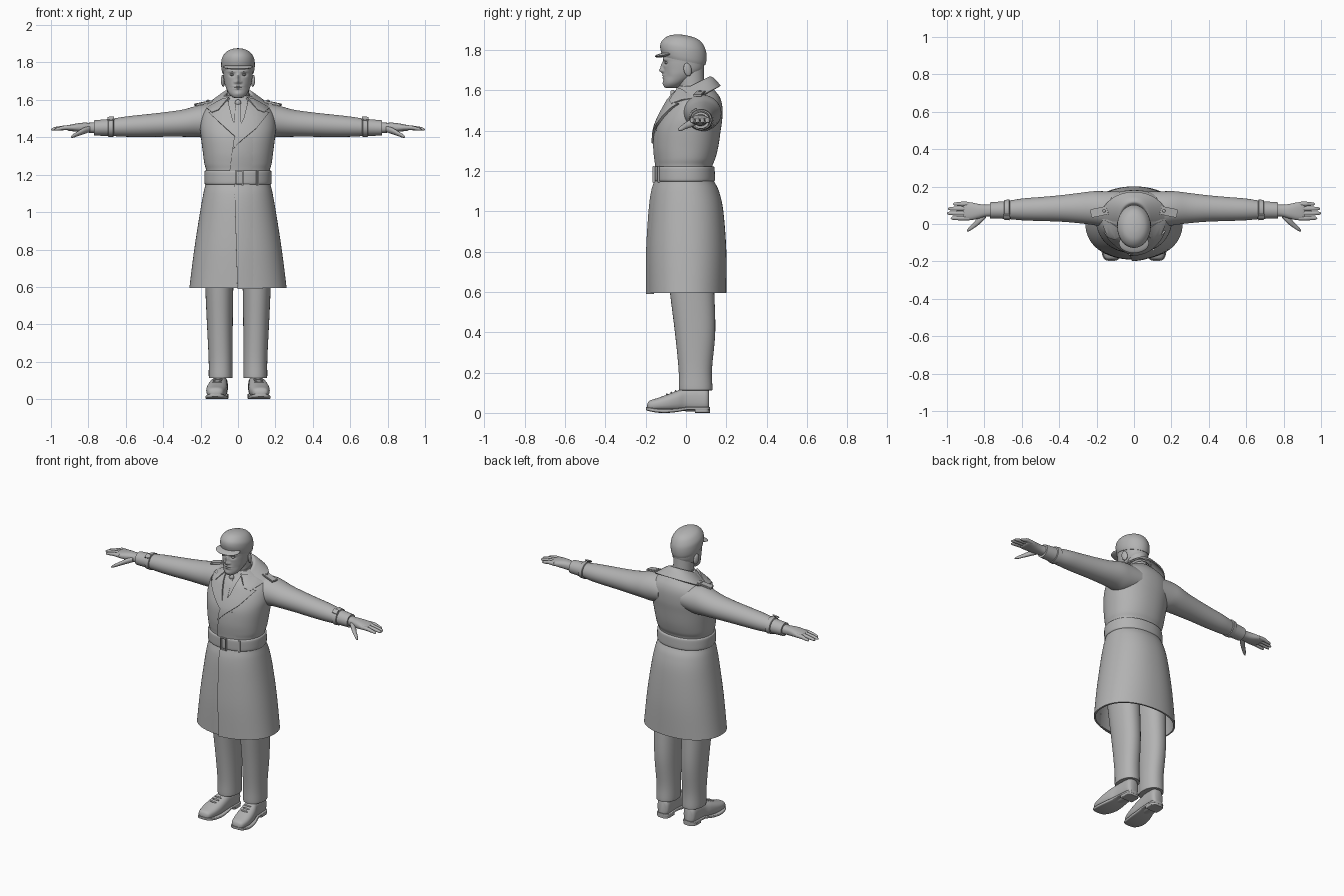
import bpy, bmesh, math
from mathutils import Matrix, Vector, Euler

grey = bpy.data.materials.new("plain_grey")
grey.diffuse_color = (0.45, 0.45, 0.45, 1)


def finish(name, bm, thick=0, mirror=False, angle=40):
    me = bpy.data.meshes.new(name)
    bm.to_mesh(me)
    bm.free()
    me.materials.append(grey)
    ob = bpy.data.objects.new(name, me)
    bpy.context.collection.objects.link(ob)
    if thick:
        m = ob.modifiers.new("thickness", 'SOLIDIFY')
        m.thickness = thick
        m.offset = -1
    if mirror:
        m = ob.modifiers.new("mirror", 'MIRROR')
        m.use_mirror_merge = False
    bpy.ops.object.select_all(action='DESELECT')
    ob.select_set(True)
    bpy.context.view_layer.objects.active = ob
    bpy.ops.object.convert(target='MESH')
    bpy.ops.object.shade_smooth_by_angle(angle=math.radians(angle))
    return ob


def spline(rows, steps):
    """Smooth in-between rows."""
    out = []
    for i in range(len(rows) - 1):
        p = [rows[max(i - 1, 0)], rows[i], rows[i + 1], rows[min(i + 2, len(rows) - 1)]]
        for s in range(steps):
            t = s / steps
            out.append([0.5 * (2 * b + (c - a) * t + (2 * a - 5 * b + 4 * c - d) * t * t
                               + (3 * b - a - 3 * c + d) * t ** 3) for a, b, c, d in zip(*p)])
    return out + [list(rows[-1])]


def fb(rows):
    """(z, half width, front y, back y) -> loft rows."""
    return [(z, 0, w, (f + b) / 2, (b - f) / 2) for z, w, f, b in rows]


def loft(name, rows, axis='z', n=32, p=2.0, steps=4, arc=None, caps=(True, True), tilt=0,
         sculpt=None, **kw):
    """Rows are (position on axis, centre 1, radius 1, centre 2, radius 2)."""
    bm = bmesh.new()
    rings = []
    a0, a1 = arc or (0, 2 * math.pi)
    count = n + 1 if arc else n
    for t, c1, r1, c2, r2 in spline(rows, steps):
        ring = []
        for k in range(count):
            a = a0 + (a1 - a0) * k / n
            s, c = math.sin(a), math.cos(a)
            u = c1 + r1 * math.copysign(abs(s) ** (2 / p), s)
            v = c2 - r2 * math.copysign(abs(c) ** (2 / p), c)
            co = {'x': (t, u, v), 'y': (u, t, v), 'z': (u, v, t + tilt * v)}[axis]
            ring.append(bm.verts.new(co))
        rings.append(ring)
    for r, q in zip(rings, rings[1:]):
        for k in range(n):
            j = (k + 1) % count
            bm.faces.new((r[k], r[j], q[j], q[k]))
    if not arc:
        if caps[0]:
            bm.faces.new(rings[0][::-1])
        if caps[1]:
            bm.faces.new(rings[-1])
    if sculpt:
        for v in bm.verts:
            if v.co.y < -0.03:
                x, z = abs(v.co.x), v.co.z
                v.co.y += sum(d * math.exp(-((x - gx) / sx) ** 2 - ((z - gz) / sz) ** 2)
                              for gx, gz, sx, sz, d in sculpt)
    bmesh.ops.recalc_face_normals(bm, faces=bm.faces)
    return finish(name, bm, **kw)


def ball(name, loc, radii, rot=(0, 0, 0), **kw):
    bm = bmesh.new()
    m = Matrix.LocRotScale(Vector(loc), Euler([math.radians(r) for r in rot]), Vector(radii))
    bmesh.ops.create_uvsphere(bm, u_segments=28, v_segments=16, radius=1, matrix=m)
    return finish(name, bm, **kw)


def box(name, loc, size, rot=(0, 0, 0), **kw):
    bm = bmesh.new()
    bmesh.ops.create_cube(bm, size=1, matrix=Matrix.Diagonal((*size, 1)))
    bmesh.ops.bevel(bm, geom=bm.edges[:], offset=min(size) * 0.25, segments=2, affect='EDGES')
    bm.transform(Matrix.LocRotScale(Vector(loc), Euler([math.radians(r) for r in rot]), None))
    return finish(name, bm, **kw)


# Coat body: (z, half width, front, back)
coat = [(.595, .26, -.19, .20), (.80, .234, -.19, .20), (1.0, .203, -.178, .185),
        (1.1, .185, -.165, .163), (1.16, .172, -.147, .135), (1.22, .17, -.145, .13),
        (1.26, .18, -.15, .145), (1.32, .188, -.155, .16), (1.40, .198, -.15, .172),
        (1.46, .203, -.13, .18), (1.52, .193, -.10, .18), (1.56, .165, -.078, .17),
        (1.59, .12, -.052, .15), (1.62, .08, -.036, .12)]
POW = 2.2
loft("coat_body", fb(coat), n=72, p=POW, steps=6, caps=(False, True), thick=.01)
dense = spline(coat, 8)


def front_y(x, z):
    """Depth of the coat front at x, z."""
    z = min(max(z, dense[0][0]), dense[-1][0])
    for a, b in zip(dense, dense[1:]):
        if a[0] <= z <= b[0]:
            t = (z - a[0]) / (b[0] - a[0])
            w, f, k = [a[i] + (b[i] - a[i]) * t for i in (1, 2, 3)]
            u = min(abs(x) / w, 1)
            return (f + k) / 2 - (k - f) / 2 * (1 - u ** POW) ** (1 / POW)


def drape(name, outline, lift, fade=0, thick=.006, **kw):
    """Cloth plate with an (x, z) outline laid on the coat front."""
    bm = bmesh.new()
    f = bm.faces.new([bm.verts.new((x, 0, z)) for x, z in outline])
    bmesh.ops.triangulate(bm, faces=[f])
    for i in range(-10, 11):
        bmesh.ops.bisect_plane(bm, geom=bm.verts[:] + bm.edges[:] + bm.faces[:],
                               plane_co=(i * .02 + .003, 0, 0), plane_no=(1, 0, 0))
    for i in range(56):
        bmesh.ops.bisect_plane(bm, geom=bm.verts[:] + bm.edges[:] + bm.faces[:],
                               plane_co=(0, 0, .58 + i * .0191), plane_no=(0, 0, 1))
    bm.normal_update()
    bmesh.ops.reverse_faces(bm, faces=[f for f in bm.faces if f.normal.y > 0])
    for v in bm.verts:
        v.co.y = front_y(v.co.x, v.co.z) - lift + fade * max(v.co.x, 0)
    return finish(name, bm, thick=thick, **kw)


# Front overlap, shirt, tie and lapels
drape("skirt_overlap", [(-.003, .59), (.13, .59), (.11, 1.15), (-.02, 1.15)], .008, fade=.1)
drape("chest_overlap", [(-.045, 1.22), (.11, 1.22), (.11, 1.40), (0, 1.40), (-.03, 1.34)], .008, fade=.1)
drape("shirt_front", [(-.055, 1.60), (-.03, 1.48), (-.005, 1.41), (.02, 1.44), (.055, 1.60)], .003)
drape("tie", [(-.014, 1.585), (-.01, 1.555), (-.022, 1.45), (-.005, 1.41), (.016, 1.45),
              (.01, 1.555), (.014, 1.585)], .011)
drape("left_lapel", [(-.055, 1.60), (-.105, 1.545), (-.16, 1.535), (-.01, 1.40), (0, 1.425),
                     (-.03, 1.50)], .014, thick=.01)
drape("right_lapel", [(.055, 1.60), (.105, 1.545), (.168, 1.535), (.10, 1.45), (.02, 1.385),
                      (-.03, 1.335), (-.022, 1.39), (-.008, 1.43), (.03, 1.50)], .016, thick=.012)
drape("collar_point", [(.05, 1.615), (.09, 1.605), (.17, 1.56), (.14, 1.535), (.105, 1.548)],
      .02, thick=.014, mirror=True)
ball("tie_knot", (0, -.066, 1.585), (.016, .012, .017))

# Collar turned down around the neck
loft("coat_collar", fb([(1.60, .066, -.05, .10), (1.61, .078, -.06, .115), (1.595, .10, -.07, .135),
                        (1.565, .14, -.09, .155), (1.537, .178, -.11, .172)]),
     n=48, arc=(math.radians(48), math.radians(312)), tilt=.5, thick=.008)
loft("shirt_collar", fb([(1.56, .072, -.062, .10), (1.60, .066, -.05, .097), (1.625, .063, -.04, .095)]),
     n=40, tilt=.2)

# Belt with buckle and keeper
loft("belt", fb([(1.148, .174, -.15, .138), (1.155, .179, -.155, .143), (1.185, .18, -.156, .143),
                 (1.215, .179, -.155, .141), (1.222, .174, -.15, .136)]), n=72, p=POW)
for side in (-1, 1):
    box("buckle_side", (.007 + side * .018, -.16, 1.183), (.007, .012, .082))
    box("buckle_bar", (.007, -.16, 1.183 + side * .038), (.043, .012, .007))
box("belt_keeper", (.104, -.137, 1.183), (.013, .014, .08), (0, 0, 22))

# Sleeves, cuff straps, epaulettes
loft("sleeve", [(.08, .08, .095, 1.49, .08), (.16, .08, .095, 1.487, .09), (.22, .085, .09, 1.485, .083),
                (.30, .085, .08, 1.475, .072), (.40, .083, .07, 1.468, .065),
                (.50, .08, .064, 1.462, .06), (.60, .078, .058, 1.457, .054),
                (.68, .075, .048, 1.453, .046), (.77, .073, .043, 1.45, .041)],
     axis='x', n=40, mirror=True)
loft("cuff_strap", [(.664, .076, .05, 1.454, .047), (.667, .076, .056, 1.454, .053),
                    (.693, .075, .053, 1.453, .05), (.696, .075, .047, 1.453, .044)],
     axis='x', steps=1, n=40, mirror=True)
box("cuff_buckle", (.68, .04, 1.50), (.036, .03, .008), (35, 5, 0), mirror=True)
box("epaulette", (.185, .065, 1.583), (.095, .045, .012), (0, 12, -12), mirror=True)
ball("epaulette_button", (.16, .07, 1.596), (.008, .008, .005), mirror=True)

# Hands
loft("palm", [(.74, .073, .034, 1.452, .031), (.79, .071, .032, 1.451, .027), (.83, .068, .039, 1.452, .026),
              (.87, .068, .047, 1.452, .021), (.905, .068, .047, 1.45, .015), (.915, .068, .042, 1.45, .008)],
     axis='x', p=2.4, mirror=True)
for y, tip in ((.107, .968), (.082, .995), (.057, 1.0), (.031, .98)):
    loft("finger", [(.88, y, .012, 1.452, .013), (.92, y, .0125, 1.452, .012),
                    (tip - .03, y, .0105, 1.447, .01), (tip - .008, y, .008, 1.443, .007),
                    (tip, y, .002, 1.441, .002)], axis='x', n=14, mirror=True)
loft("thumb", [(.79, .05, .016, 1.445, .016), (.825, .022, .022, 1.434, .017), (.855, -.006, .016, 1.42, .013),
               (.88, -.026, .012, 1.408, .01), (.893, -.036, .004, 1.402, .004)], axis='x', n=16, mirror=True)

# Head: face shaped by soft bumps (x, z, width, height, depth)
face = [(0, 1.698, .011, .013, -.021), (0, 1.722, .008, .016, -.012), (.016, 1.695, .006, .007, -.006),
        (.033, 1.735, .014, .009, .010), (.033, 1.752, .022, .006, -.004),
        (0, 1.673, .02, .005, -.006), (0, 1.661, .018, .005, -.006), (0, 1.667, .022, .002, .003),
        (0, 1.632, .018, .012, -.005), (.05, 1.67, .015, .02, .004)]
loft("head", fb([(1.61, .012, -.095, -.05), (1.615, .03, -.106, -.035), (1.635, .05, -.111, -.005),
                 (1.67, .066, -.112, .05), (1.70, .074, -.111, .083), (1.74, .079, -.113, .092),
                 (1.78, .08, -.11, .092), (1.82, .06, -.08, .07)]),
     n=110, p=2.15, steps=10, sculpt=face)
ball("eye", (.032, -.096, 1.735), (.011, .011, .0065), mirror=True)
ball("ear", (.08, .008, 1.702), (.01, .02, .033), (12, 0, 15), mirror=True)
loft("neck", [(1.50, 0, .06, .05, .06), (1.60, 0, .06, .03, .064), (1.66, 0, .06, .024, .066),
              (1.72, 0, .06, .02, .068)])

# Flat cap
loft("cap_crown", fb([(1.742, .083, -.115, .095), (1.76, .088, -.122, .10), (1.79, .09, -.128, .102),
                      (1.82, .086, -.12, .097), (1.85, .067, -.09, .08), (1.866, .04, -.05, .055),
                      (1.872, .01, -.012, .02)]), n=48, tilt=-.2)
ball("cap_brim", (0, -.104, 1.776), (.08, .052, .011), (10, 0, 0))

# Trousers
loft("trouser_leg", [(.112, .0925, .062, .048, .081), (.125, .0925, .064, .048, .083), (.22, .093, .064, .046, .083),
                     (.40, .097, .069, .045, .10), (.60, .10, .075, .03, .11), (.80, .10, .082, .015, .115),
                     (1.0, .09, .08, .01, .11)], n=36, p=2.2, mirror=True)

# Shoes: upper, sole, heel, laces
loft("shoe_upper", [(-.193, .12, .015, .03, .01), (-.182, .12, .038, .036, .024), (-.14, .118, .051, .042, .032),
                    (-.09, .113, .055, .05, .042), (-.04, .107, .051, .06, .051), (0, .10, .044, .066, .058),
                    (.05, .097, .042, .068, .062), (.10, .095, .04, .066, .058), (.115, .095, .025, .062, .045)],
     axis='y', p=2.5, mirror=True)
loft("shoe_sole", [(-.198, .12, .014, .022, .007), (-.185, .12, .042, .018, .009), (-.14, .118, .056, .011, .010),
                   (-.09, .113, .06, .010, .010), (-.04, .107, .055, .014, .009), (.01, .10, .047, .022, .008),
                   (.06, .097, .046, .022, .008), (.105, .095, .043, .022, .008), (.119, .095, .025, .022, .008)],
     axis='y', p=5, mirror=True)
loft("shoe_heel", [(.045, .097, .045, .011, .011), (.08, .096, .045, .011, .011), (.105, .095, .041, .011, .011),
                   (.118, .095, .024, .011, .011)], axis='y', p=6, mirror=True)
for i in range(3):
    ball("shoe_lace", (.112 - i * .003, -.095 + i * .022, .091 + i * .008), (.024, .005, .006), mirror=True)
